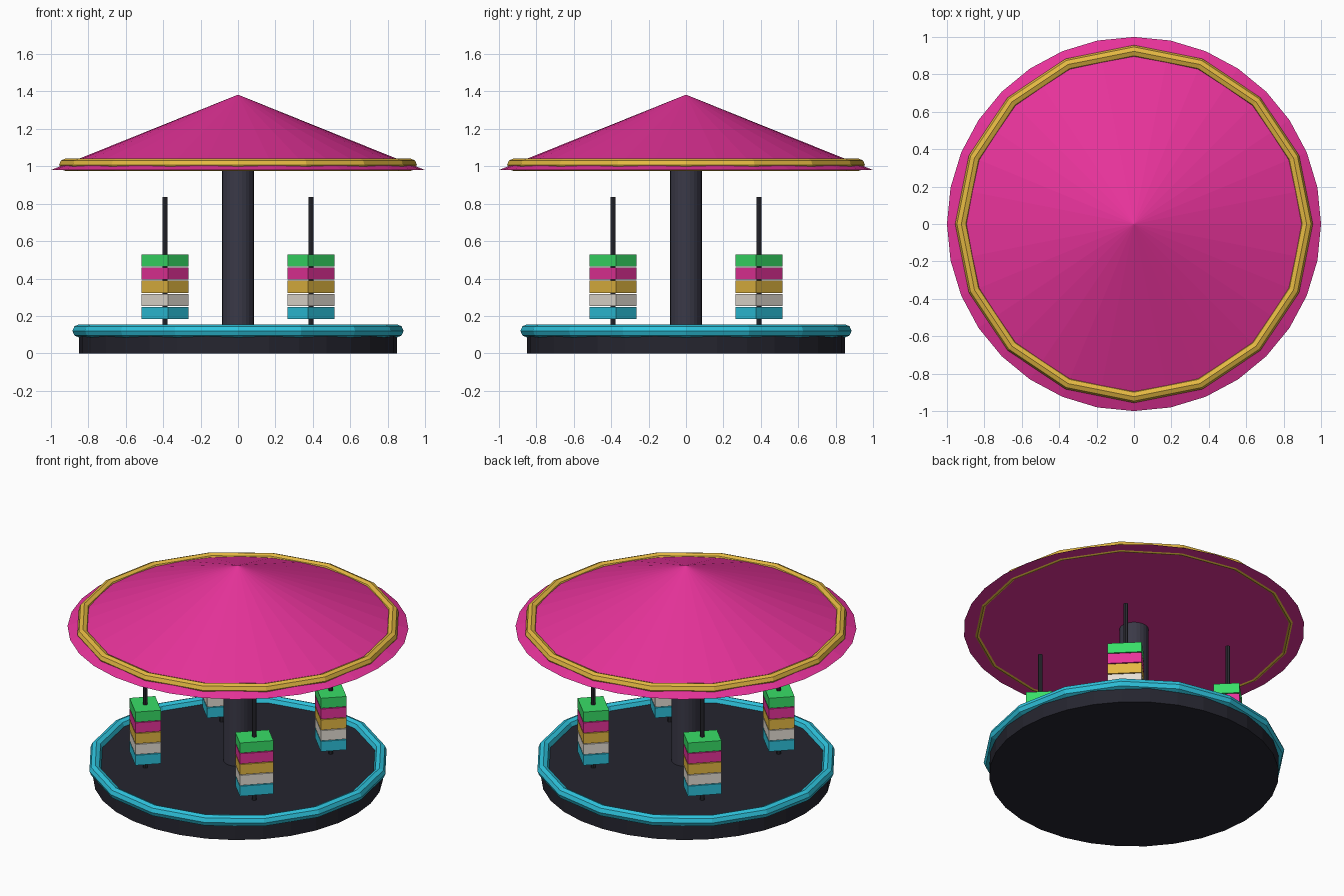
import bpy
import bmesh
from math import cos, sin, pi
from mathutils import Matrix

cube = bpy.data.objects.get("Cube")
if cube:
    bpy.data.objects.remove(cube, do_unlink=True)


def material(name, *rgb):
    """Flat material from 0-255 sRGB values."""
    linear = [((c / 255 + 0.055) / 1.055) ** 2.4 for c in rgb] + [1.0]
    mat = bpy.data.materials.new(name)
    mat.use_nodes = True
    mat.diffuse_color = linear
    mat.node_tree.nodes["Principled BSDF"].inputs["Base Color"].default_value = linear
    return mat


magenta = material("magenta", 232, 51, 155)
gold = material("gold", 228, 184, 66)
teal = material("teal", 46, 196, 222)
green = material("green", 56, 222, 103)
cream = material("cream", 230, 223, 213)
charcoal = material("charcoal", 37, 37, 47)
slate = material("slate", 58, 57, 71)
iron = material("iron", 45, 45, 53)


def add_object(name, bm, mat):
    bmesh.ops.recalc_face_normals(bm, faces=bm.faces)
    mesh = bpy.data.meshes.new(name)
    bm.to_mesh(mesh)
    bm.free()
    mesh.materials.append(mat)
    obj = bpy.data.objects.new(name, mesh)
    bpy.context.collection.objects.link(obj)
    return obj


def cone(name, mat, r_low, r_high, z_low, z_high, sides, x=0, y=0):
    bm = bmesh.new()
    bmesh.ops.create_cone(bm, cap_ends=True, segments=sides, radius1=r_low,
                          radius2=r_high, depth=z_high - z_low,
                          matrix=Matrix.Translation((x, y, (z_low + z_high) / 2)))
    return add_object(name, bm, mat)


def ring(name, mat, major, minor, z, sides=16, tube=8):
    bm = bmesh.new()
    loops = []
    for i in range(sides):
        a = 2 * pi * i / sides
        loop = []
        for j in range(tube):
            t = 2 * pi * j / tube
            r = major + minor * cos(t)
            loop.append(bm.verts.new((r * cos(a), r * sin(a), z + minor * sin(t))))
        loops.append(loop)
    for i in range(sides):
        here, there = loops[i], loops[(i + 1) % sides]
        for j in range(tube):
            k = (j + 1) % tube
            bm.faces.new((here[j], there[j], there[k], here[k]))
    return add_object(name, bm, mat)


def block(name, mat, size, angle, x, y, z):
    bm = bmesh.new()
    place = (Matrix.Translation((x, y, z)) @ Matrix.Rotation(angle, 4, "Z")
             @ Matrix.Diagonal((*size, 1)))
    bmesh.ops.create_cube(bm, size=1, matrix=place)
    return add_object(name, bm, mat)


# Platform with its rim, and the central pillar
cone("platform", charcoal, 0.85, 0.85, 0, 0.12, 32)
ring("platform_rim", teal, 0.85, 0.035, 0.12)
cone("centre_pillar", slate, 0.085, 0.085, 0.12, 0.99, 24)

# Canopy and its trim
cone("canopy", magenta, 1.0, 0, 0.98, 1.383, 32)
ring("canopy_trim", gold, 0.923, 0.033, 1.008)

# Four poles, each carrying a stack of coloured blocks facing outward
stack = [("teal", teal), ("cream", cream), ("gold", gold),
         ("magenta", magenta), ("green", green)]
sides = [("back_left", 1), ("back_right", 3), ("front_right", 5), ("front_left", 7)]
for side, eighth in sides:
    angle = eighth * pi / 4
    x, y = 0.552 * cos(angle), 0.552 * sin(angle)
    cone(f"{side}_pole", iron, 0.014, 0.014, 0.12, 0.835, 8, x, y)
    for level, (colour, mat) in enumerate(stack):
        block(f"{side}_{colour}_block", mat, (0.153, 0.2, 0.065), angle,
              x, y, 0.216 + 0.07 * level)
